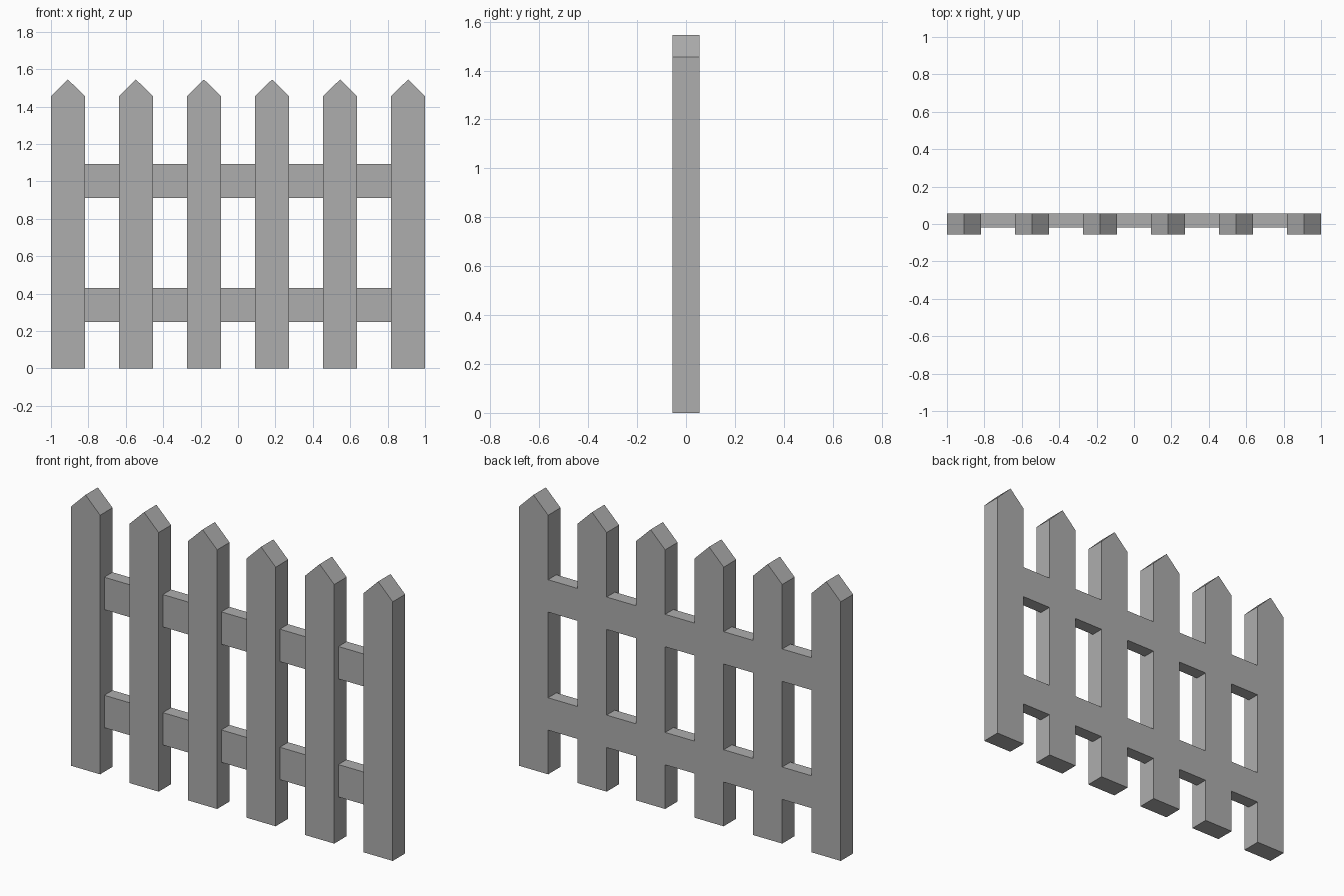
import bpy
import bmesh

# Remove the default cube
cube = bpy.data.objects.get("Cube")
if cube:
    bpy.data.objects.remove(cube, do_unlink=True)

# Material
grey = bpy.data.materials.new("plain_grey")
grey.use_nodes = True
colour = (0.42, 0.42, 0.42, 1.0)
grey.diffuse_color = colour
grey.node_tree.nodes["Principled BSDF"].inputs["Base Color"].default_value = colour

COUNT = 6
WIDTH = 2 / 11            # pickets and gaps share one width
HALF_DEPTH = 0.055
SHOULDER, PEAK = 1.455, 1.545
RAIL_FRONT = -0.018


def extruded(name, outline, y_front, y_back):
    """Extrude an x-z outline from y_front to y_back."""
    bm = bmesh.new()
    face = bm.faces.new([bm.verts.new((x, y_front, z)) for x, z in outline])
    result = bmesh.ops.extrude_face_region(bm, geom=[face])
    moved = [v for v in result["geom"] if isinstance(v, bmesh.types.BMVert)]
    bmesh.ops.translate(bm, verts=moved, vec=(0, y_back - y_front, 0))
    bmesh.ops.recalc_face_normals(bm, faces=bm.faces)
    mesh = bpy.data.meshes.new(name)
    bm.to_mesh(mesh)
    bm.free()
    mesh.materials.append(grey)
    obj = bpy.data.objects.new(name, mesh)
    bpy.context.collection.objects.link(obj)
    return obj


# Pointed pickets
for i in range(COUNT):
    left = -1 + 2 * WIDTH * i
    right = left + WIDTH
    outline = [(left, 0), (right, 0), (right, SHOULDER),
               ((left + right) / 2, PEAK), (left, SHOULDER)]
    extruded(f"picket_{i + 1}", outline, -HALF_DEPTH, HALF_DEPTH)

# Rail pieces filling the gaps, flush with the back of the pickets
for name, bottom in (("lower_rail", 0.248), ("upper_rail", 0.911)):
    top = bottom + WIDTH
    for i in range(COUNT - 1):
        left = -1 + WIDTH * (2 * i + 1)
        right = left + WIDTH
        outline = [(left, bottom), (right, bottom), (right, top), (left, top)]
        extruded(f"{name}_{i + 1}", outline, RAIL_FRONT, HALF_DEPTH)
